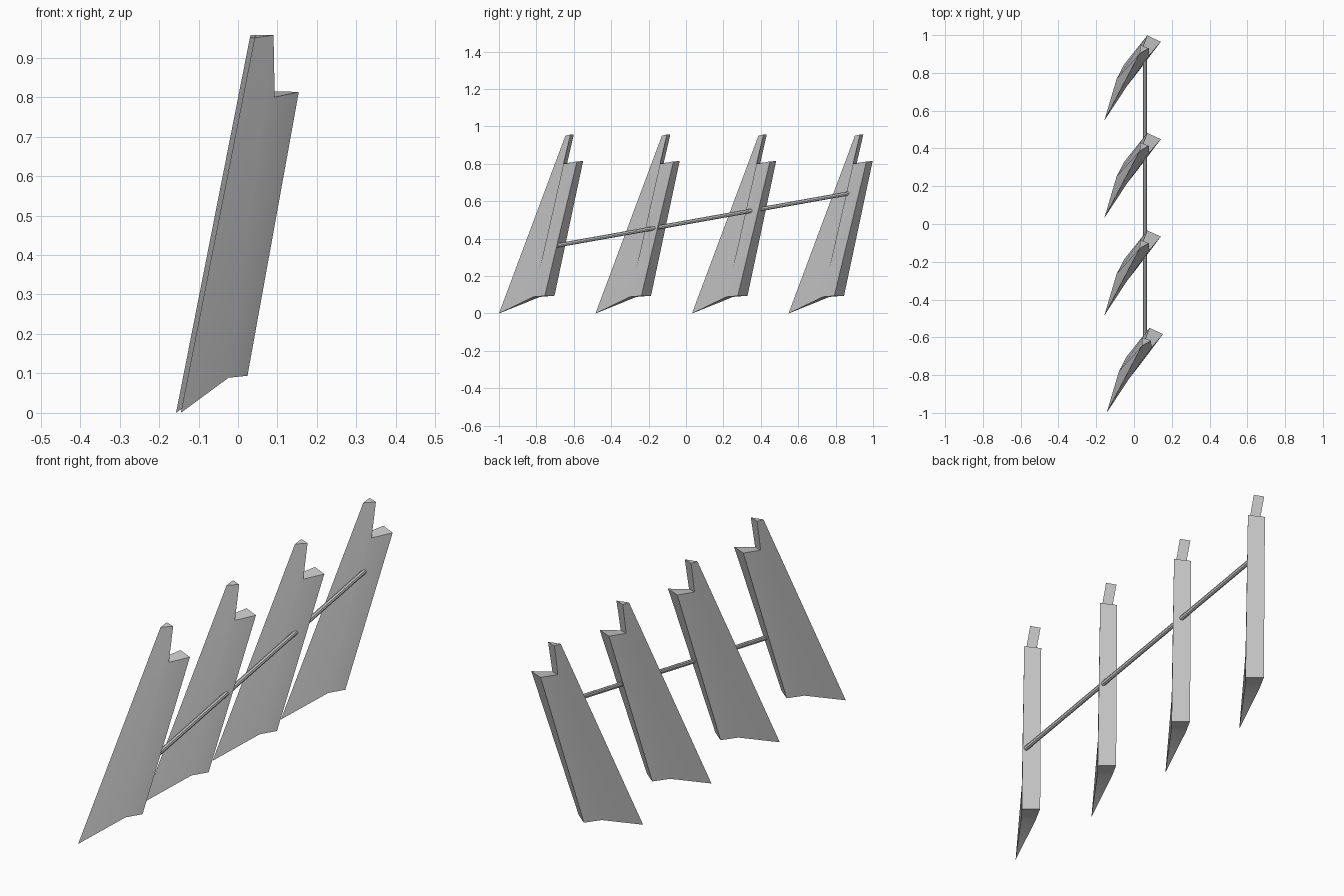
import bpy, math
from mathutils import Vector

if "Cube" in bpy.data.objects:
    bpy.data.objects.remove(bpy.data.objects["Cube"])

# Blade corners: curved wedge, thin leading edge, thick trailing edge, notched top
CORNERS = [
    (-.145, -1.0, 0), (.042, -.645, .95),                              # leading edge
    (-.024, -.816, .089), (.093, -.655, .80), (.09, -.618, .957),      # inner middle column
    (.024, -.755, .094), (.154, -.583, .813),                          # inner trailing edge
    (-.08, -.78, .089), (.05, -.635, .805), (.044, -.60, .957),        # outer middle column
    (-.04, -.703, .095), (.082, -.55, .815),                           # outer trailing edge
]
FACES = [
    (0, 2, 3, 4, 1), (2, 5, 6, 3),        # inner face
    (0, 1, 9, 8, 7), (7, 8, 11, 10),      # outer face
    (5, 10, 11, 6),                       # thick back
    (1, 4, 9), (4, 3, 8, 9), (3, 6, 11, 8),   # prong top, notch wall, notch floor
    (0, 7, 2), (2, 7, 10, 5),             # underside
]

def blade(i):
    me = bpy.data.meshes.new("blade")
    me.from_pydata(CORNERS, [], FACES)
    ob = bpy.data.objects.new(f"blade_{i + 1}", me)
    bpy.context.collection.objects.link(ob)
    ob.location = (0 if i == 0 else -.012, .516 * i, 0)
    bpy.context.view_layer.objects.active = ob
    ob.select_set(True)
    bpy.ops.object.shade_smooth_by_angle(angle=math.radians(40))
    ob.select_set(False)

for i in range(4):
    blade(i)

# Rod threading through all blades
a, b = Vector((.058, -.688, .364)), Vector((.058, .88, .644))
bpy.ops.mesh.primitive_cylinder_add(vertices=8, radius=.011, depth=(b - a).length, location=(a + b) / 2)
rod = bpy.context.object
rod.name = "connecting_rod"
rod.rotation_euler = (b - a).to_track_quat('Z', 'Y').to_euler()
rod.select_set(False)
